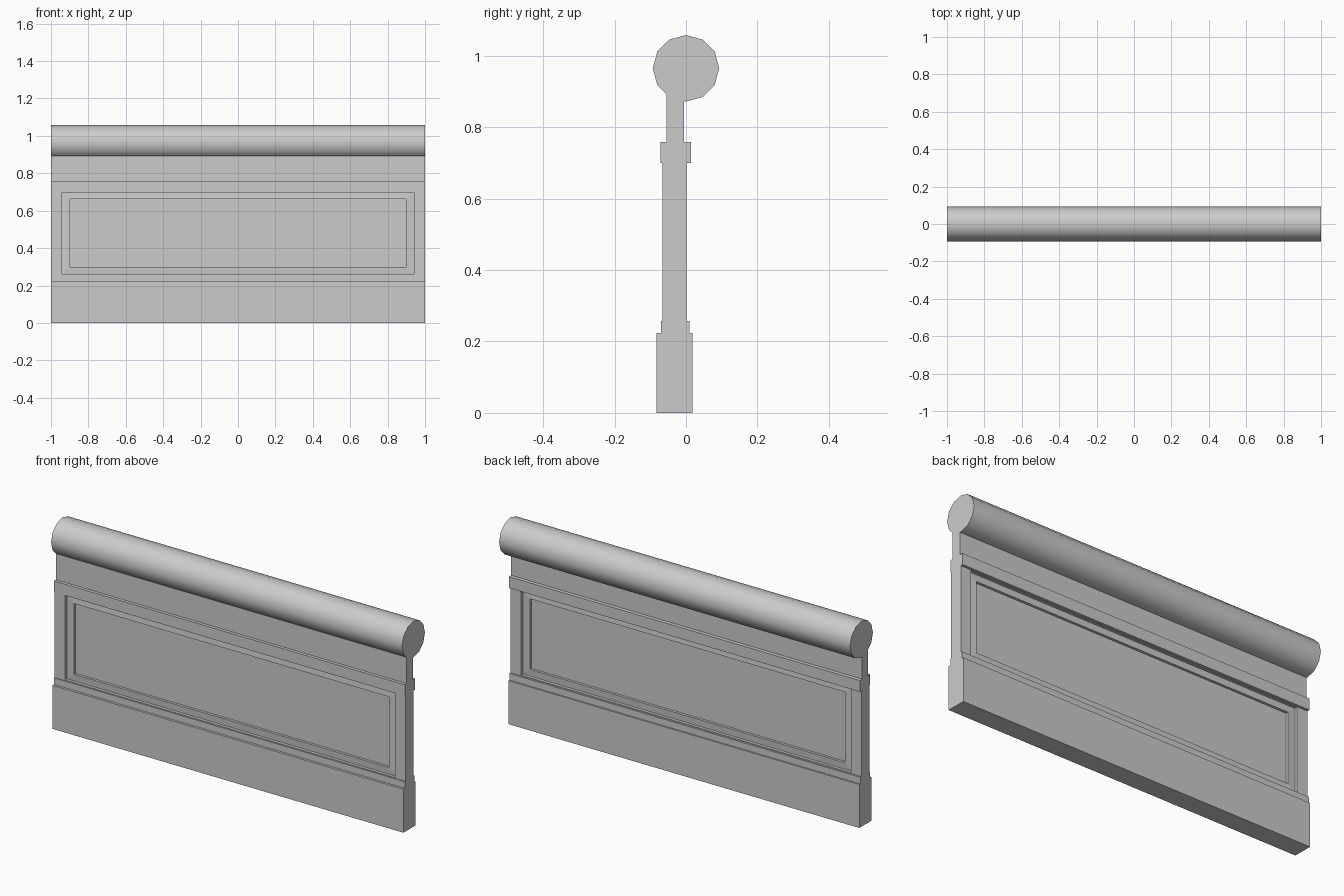
import bpy, bmesh, math

if "Cube" in bpy.data.objects:
    bpy.data.objects.remove(bpy.data.objects["Cube"])


def finish(bm, name):
    bmesh.ops.recalc_face_normals(bm, faces=bm.faces[:])
    mesh = bpy.data.meshes.new(name)
    bm.to_mesh(mesh)
    bm.free()
    obj = bpy.data.objects.new(name, mesh)
    bpy.context.collection.objects.link(obj)
    return obj


def loft(name, rings):
    """Bridge a chain of equal-length point rings and cap both ends."""
    bm = bmesh.new()
    loops = [[bm.verts.new(p) for p in ring] for ring in rings]
    n = len(loops[0])
    for a, b in zip(loops, loops[1:]):
        for i in range(n):
            j = (i + 1) % n
            bm.faces.new((a[i], a[j], b[j], b[i]))
    bm.faces.new(loops[0])
    bm.faces.new(loops[-1])
    return finish(bm, name)


def extrude_x(name, profile, half=1.0):
    """Run a (y, z) profile along the wall length."""
    return loft(name, [[(x, y, z) for y, z in profile] for x in (-half, half)])


def rect(hx, z0, z1, y):
    return [(-hx, y, z0), (hx, y, z0), (hx, y, z1), (-hx, y, z1)]


# stepped base plinth
extrude_x("base_plinth", [
    (-0.082, 0), (0.018, 0), (0.018, 0.224), (0.01, 0.224), (0.01, 0.258),
    (-0.07, 0.258), (-0.07, 0.224), (-0.082, 0.224)])

# framed panel, recessed in two steps on both faces
MID, HALF = -0.0325, 0.0335
steps = [  # half width, bottom, top, distance from the middle plane
    (0.898, 0.298, 0.662, HALF - 0.025),
    (0.898, 0.298, 0.662, HALF - 0.012),
    (0.94, 0.262, 0.698, HALF - 0.015),
    (0.94, 0.262, 0.698, HALF),
    (1.0, 0.25, 0.715, HALF)]
front = [rect(hx, a, b, MID - d) for hx, a, b, d in steps]
back = [rect(hx, a, b, MID + d) for hx, a, b, d in reversed(steps)]
loft("recessed_panel", front + back)

# moulding above the panel
extrude_x("top_moulding", [
    (-0.071, 0.70), (0.014, 0.70), (0.014, 0.758), (-0.071, 0.758)])

# narrow neck under the handrail
extrude_x("neck", [
    (-0.055, 0.755), (-0.005, 0.755), (-0.005, 0.885), (-0.055, 0.90)])

# round twelve-sided handrail
R, ZC = 0.093, 0.965
rail = extrude_x("handrail", [
    (R * math.sin(math.tau * i / 12), ZC + R * math.cos(math.tau * i / 12))
    for i in range(12)])
bpy.context.view_layer.objects.active = rail
rail.select_set(True)
bpy.ops.object.shade_smooth_by_angle(angle=math.radians(40))
